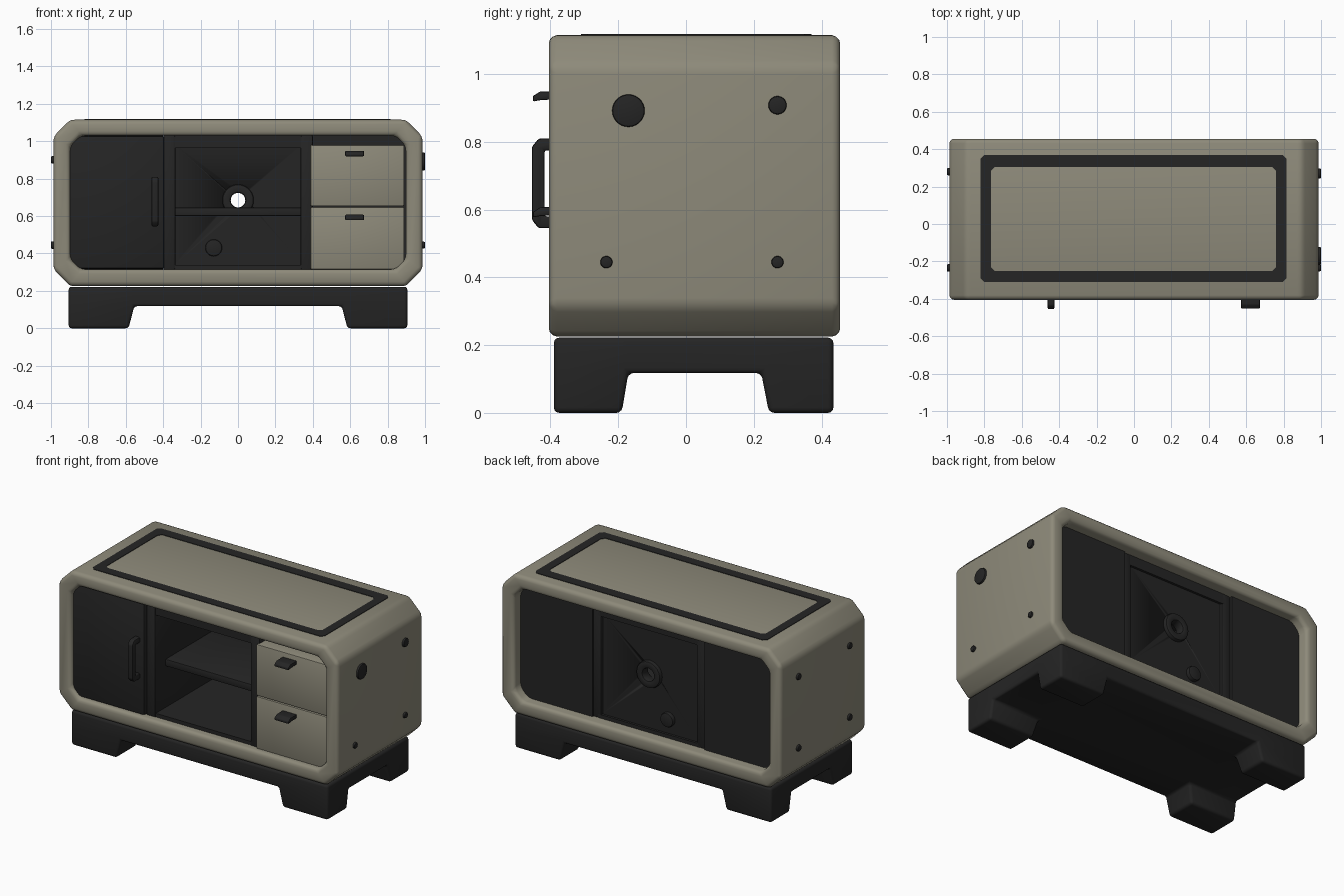
import bpy, bmesh, math

if "Cube" in bpy.data.objects:
    bpy.data.objects.remove(bpy.data.objects["Cube"])


def material(name, rgb):
    m = bpy.data.materials.new(name)
    m.diffuse_color = (*rgb, 1)
    m.use_nodes = True
    m.node_tree.nodes["Principled BSDF"].inputs["Base Color"].default_value = m.diffuse_color
    return m


BEIGE = material("warm grey beige", (0.27, 0.255, 0.195))
DARK = material("charcoal", (0.018, 0.018, 0.018))

# (u, v, w) -> world, where w runs along the extrusion axis
MAP = {'x': lambda u, v, w: (w, u, v),
       'y': lambda u, v, w: (u, w, v),
       'z': lambda u, v, w: (u, v, w)}


def finish(bm, name, mat, bevel=0, seg=3):
    """Bevel the sharp edges, shade smooth by angle and link the object."""
    bmesh.ops.recalc_face_normals(bm, faces=bm.faces)
    if bevel:
        edges = [e for e in bm.edges if len(e.link_faces) == 2
                 and e.calc_face_angle(0) > math.radians(30)]
        bmesh.ops.bevel(bm, geom=edges, offset=bevel, segments=seg,
                        profile=0.5, affect='EDGES', clamp_overlap=True)
    me = bpy.data.meshes.new(name)
    bm.to_mesh(me)
    bm.free()
    me.materials.append(mat)
    ob = bpy.data.objects.new(name, me)
    bpy.context.collection.objects.link(ob)
    bpy.ops.object.select_all(action='DESELECT')
    ob.select_set(True)
    bpy.context.view_layer.objects.active = ob
    bpy.ops.object.shade_smooth_by_angle(angle=math.radians(35))
    return ob


def prism(name, pts, axis, a, b, mat, bevel=0, seg=2):
    bm = bmesh.new()
    lo, hi = ([bm.verts.new(MAP[axis](u, v, w)) for u, v in pts] for w in (a, b))
    n = len(pts)
    bm.faces.new(lo)
    bm.faces.new(hi)
    for i in range(n):
        j = (i + 1) % n
        bm.faces.new((lo[i], lo[j], hi[j], hi[i]))
    return finish(bm, name, mat, bevel, seg)


def box(name, x0, x1, y0, y1, z0, z1, mat, bevel=0.0):
    return prism(name, [(x0, y0), (x1, y0), (x1, y1), (x0, y1)], 'z', z0, z1, mat, bevel)


def circle(cu, cv, r, n=28):
    return [(cu + r * math.cos(math.tau * i / n), cv + r * math.sin(math.tau * i / n))
            for i in range(n)]


def octagon(u0, u1, v0, v1, c):
    return [(u0 + c, v0), (u1 - c, v0), (u1, v0 + c), (u1, v1 - c),
            (u1 - c, v1), (u0 + c, v1), (u0, v1 - c), (u0, v0 + c)]


def ring(name, outer, inner, axis, a, b, mat, bevel=0, seg=3):
    """Tube with a hole: four loops bridged around."""
    bm = bmesh.new()
    loops = [[bm.verts.new(MAP[axis](u, v, w)) for u, v in pts]
             for pts, w in ((outer, a), (outer, b), (inner, b), (inner, a))]
    n = len(outer)
    for k in range(4):
        p, q = loops[k], loops[(k + 1) % 4]
        for i in range(n):
            j = (i + 1) % n
            bm.faces.new((p[i], p[j], q[j], q[i]))
    return finish(bm, name, mat, bevel, seg)


# outer shell, open at front and back
ring("cabinet_shell", octagon(-.987, .987, .225, 1.115, .09),
     octagon(-.897, .897, .315, 1.03, .055), 'y', -.405, .455, BEIGE, .024)

# inlaid frame on the top
ring("top_frame", octagon(-.82, .815, -.31, .37, .02),
     octagon(-.765, .76, -.25, .305, .02), 'z', 1.11, 1.118, DARK)

# base slab with four tapered corner feet
bm = bmesh.new()
xs, ys = (-.905, -.555, .555, .905), (-.39, -.17, .222, .435)
xf, yf = (-.905, -.585, .585, .905), (-.39, -.19, .245, .435)
mid = [[bm.verts.new((x, y, .118)) for y in ys] for x in xs]
for i in range(3):
    for j in range(3):
        quad = [(i, j), (i + 1, j), (i + 1, j + 1), (i, j + 1)]
        top = [mid[a][b] for a, b in quad]
        if i != 1 and j != 1:
            low = [bm.verts.new((xf[a], yf[b], 0)) for a, b in quad]
            bm.faces.new(low)
            for k in range(4):
                m = (k + 1) % 4
                bm.faces.new((top[k], top[m], low[m], low[k]))
        else:
            bm.faces.new(top)
rim = ([mid[i][0] for i in range(4)] + [mid[3][j] for j in (1, 2, 3)]
       + [mid[i][3] for i in (2, 1, 0)] + [mid[0][j] for j in (2, 1)])
cap = [bm.verts.new((v.co.x, v.co.y, .222)) for v in rim]
bm.faces.new(cap)
for i in range(12):
    j = (i + 1) % 12
    bm.faces.new((rim[i], rim[j], cap[j], cap[i]))
finish(bm, "base_with_feet", DARK, .016)

# left cupboard and its door
box("left_cupboard", -.91, -.40, -.35, .385, .31, 1.04, DARK)
box("left_door", -.90, -.395, -.38, -.34, .318, 1.027, DARK, .01)
prism("door_handle", [(-.36, .545), (-.435, .545), (-.455, .57), (-.455, .785), (-.435, .81),
                      (-.36, .81), (-.36, .775), (-.418, .775), (-.418, .58), (-.36, .58)],
      'x', -.462, -.426, DARK, .007)

# open middle compartment
for s, name in ((-1, "left_divider"), (1, "right_divider")):
    x0, x1 = sorted((s * .335, s * .40))
    box(name, x0, x1, -.355, .375, .31, 1.035, DARK, .01)
box("compartment_top", -.36, .36, -.35, .375, .965, 1.035, DARK)
box("compartment_floor", -.36, .36, -.35, .375, .31, .338, DARK)
box("middle_shelf", -.345, .345, -.25, .34, .6, .645, DARK, .006)

# rear wall with a cable hole, a grommet and a closed plug
wall = box("rear_wall", -.36, .36, .33, .36, .32, 1.0, DARK)
cutter = prism("hole_cutter", circle(0, .685, .04), 'y', .2, .5, DARK)
cutter.hide_render = True
mod = wall.modifiers.new("cable_hole", 'BOOLEAN')
mod.operation, mod.object = 'DIFFERENCE', cutter
bpy.context.view_layer.objects.active = wall
bpy.ops.object.modifier_apply(modifier=mod.name)
bpy.data.objects.remove(cutter)
ring("cable_grommet", circle(0, .685, .085), circle(0, .685, .039), 'y', .32, .385, DARK, .012, 2)
prism("cable_plug", circle(-.13, .43, .045), 'y', .315, .385, DARK, .008)

# right cupboard body and two drawers
box("right_cupboard", .39, .91, -.22, .385, .31, 1.04, DARK)
for name, z0, z1, zh in (("lower_drawer", .315, .648, .593), ("upper_drawer", .653, .98, .935)):
    box(name, .388, .888, -.37, -.2, z0, z1, BEIGE, .006)
    # pull: bar with a downturned lip
    prism(name + "_pull", [(-.36, zh - .008), (-.36, zh + .014), (-.43, zh + .014),
                           (-.452, zh), (-.452, zh - .016), (-.43, zh - .012)],
          'x', .573, .673, DARK, .004)

# fasteners and side knob
for y, z, r in ((-.17, .892, .048), (.27, .908, .027), (-.235, .445, .018), (.27, .445, .018)):
    prism("right_side_fastener", circle(y, z, r), 'x', .97, 1.0, DARK, .006)
for y, z in ((-.235, .9), (.28, .9), (-.235, .445), (.28, .445)):
    prism("left_side_fastener", circle(y, z, .02), 'x', -1.0, -.97, DARK, .006)
